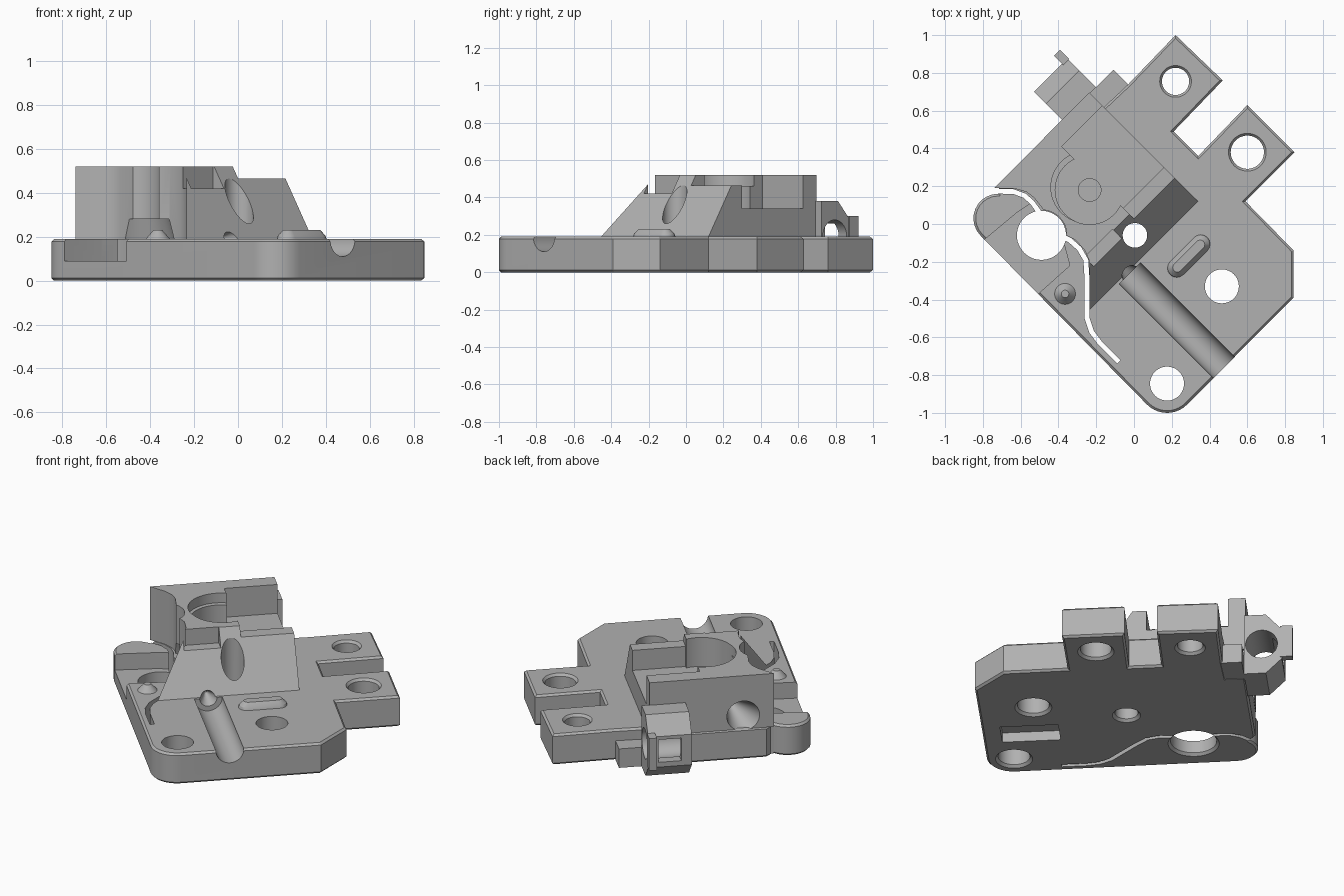
import bpy, bmesh, math
from mathutils import Matrix, Vector

if "Cube" in bpy.data.objects:
    bpy.data.objects.remove(bpy.data.objects["Cube"], do_unlink=True)

R = math.sqrt(0.5)
grey = bpy.data.materials.new("plain grey")
grey.use_nodes = True
grey.diffuse_color = (0.44, 0.44, 0.44, 1)
grey.node_tree.nodes["Principled BSDF"].inputs["Base Color"].default_value = (0.44, 0.44, 0.44, 1)


def W(u, v):
    """Diagonal part axes to x, y."""
    return ((u - v) * R, (u + v) * R)


def finish(bm, name):
    bmesh.ops.recalc_face_normals(bm, faces=bm.faces)
    me = bpy.data.meshes.new(name)
    bm.to_mesh(me)
    bm.free()
    me.materials.append(grey)
    ob = bpy.data.objects.new(name, me)
    bpy.context.collection.objects.link(ob)
    return ob


def prism(name, pts, z0, z1, bevel=0):
    bm = bmesh.new()
    lo = [bm.verts.new((x, y, z0)) for x, y in pts]
    hi = [bm.verts.new((x, y, z1)) for x, y in pts]
    rims = [bm.faces.new(lo), bm.faces.new(hi)]
    for i in range(len(pts)):
        j = (i + 1) % len(pts)
        bm.faces.new((lo[i], lo[j], hi[j], hi[i]))
    bmesh.ops.recalc_face_normals(bm, faces=bm.faces)
    if bevel:
        edges = {e for f in rims for e in f.edges}
        bmesh.ops.bevel(bm, geom=list(edges), offset=bevel, segments=1, affect='EDGES')
    return finish(bm, name)


def box(name, u0, u1, v0, v1, z0, z1):
    return prism(name, [W(u0, v0), W(u1, v0), W(u1, v1), W(u0, v1)], z0, z1)


def along_u(name, profile, u0, u1):
    """Extrude a (v, z) profile along the u axis."""
    bm = bmesh.new()
    ends = [[bm.verts.new((*W(u, v), z)) for v, z in profile] for u in (u0, u1)]
    for e in ends:
        bm.faces.new(e)
    for i in range(len(profile)):
        j = (i + 1) % len(profile)
        bm.faces.new((ends[0][i], ends[0][j], ends[1][j], ends[1][i]))
    return finish(bm, name)


def cone(name, start, end, r0, r1, n=48):
    a, b = Vector(start), Vector(end)
    bm = bmesh.new()
    turn = (b - a).to_track_quat('Z', 'Y').to_matrix().to_4x4()
    bmesh.ops.create_cone(bm, cap_ends=True, segments=n, radius1=r0, radius2=r1,
                          depth=(b - a).length,
                          matrix=Matrix.Translation((a + b) / 2) @ turn)
    return finish(bm, name)


def ribbon(name, pts, width, z0, z1):
    """Prism that follows a path."""
    sides = ([], [])
    for i, p in enumerate(pts):
        a, b = Vector(pts[max(i - 1, 0)]), Vector(pts[min(i + 1, len(pts) - 1)])
        d = (b - a).normalized() * width / 2
        sides[0].append((p[0] - d.y, p[1] + d.x))
        sides[1].append((p[0] + d.y, p[1] - d.x))
    return prism(name, sides[0] + sides[1][::-1], z0, z1)


def arc(cx, cy, r, a0, a1, n=10):
    return [(cx + r * math.cos(math.radians(a0 + (a1 - a0) * i / n)),
             cy + r * math.sin(math.radians(a0 + (a1 - a0) * i / n))) for i in range(n + 1)]


def cut(cutter, *targets):
    for t in targets:
        m = t.modifiers.new("cut", 'BOOLEAN')
        m.operation, m.solver, m.object = 'DIFFERENCE', 'EXACT', cutter
        bpy.context.view_layer.objects.active = t
        bpy.ops.object.modifier_apply(modifier=m.name)
    bpy.data.objects.remove(cutter, do_unlink=True)


# Base plate with two tabs, rounded corner and side lobe
outline = [(0.22, 1.0), (0.47, 0.76), (0.21, 0.49), (0.34, 0.36), (0.60, 0.63), (0.85, 0.38),
           (0.59, 0.12), (0.845, -0.14), (0.845, -0.39)]
outline += arc(0.175, -0.85, 0.15, -45, -135)[::1]
outline += arc(-0.72, 0.03, 0.13, 225, 90)
outline += [(-0.71, 0.22), W(0.325, 0.66), W(0.325, 0.55), (-0.03, 0.74)]
plate = prism("base_plate", outline, 0, 0.19, 0.012)

# Raised block whose side follows the flexure slot
side = [(-0.235, -0.46), (-0.235, -0.2), (-0.26, -0.14), (-0.31, -0.085), (-0.36, -0.06)]
side += arc(-0.49, -0.06, 0.135, 10, 85, 8)
side += [(-0.53, 0.14), (-0.57, 0.17), (-0.63, 0.187), (-0.74, 0.19)]
block = prism("raised_block", side + [W(0.325, 0.66), W(0.325, -0.155)], 0.188, 0.52)

# Sloped front face, stepped ridge, open pocket and round bowl
cut(along_u("slope_cutter", [(-0.155, 0.19), (0.073, 0.55), (0.073, 0.8), (-0.8, 0.8), (-0.8, 0.19)],
            -0.9, 0.6), block)
cut(box("ridge_cutter", 0.02, 0.6, -0.3, 0.56, 0.465, 0.7), block)
cut(box("pocket_cutter", 0.02, 0.6, 0.1, 0.56, 0.34, 0.7), block)
cut(cone("bowl_cutter", (-0.235, 0.18, 0.34), (-0.235, 0.18, 0.7), 0.182, 0.182, 64), block)
cut(cone("bowl_rim_cutter", (-0.25, 0.195, 0.46), (-0.25, 0.195, 0.7), 0.19, 0.19, 64), block)
cut(cone("bowl_dimple_cutter", (-0.235, 0.18, 0.33), (-0.235, 0.18, 0.4), 0.06, 0.06), block)
cut(box("notch_cutter", -0.31, -0.1, -0.1, 0.06, 0.42, 0.7), block)
cut(cone("side_arch_cutter", (-0.46, -0.05, 0.15), (-0.46, -0.05, 0.28), 0.19, 0.15), block)

# Conical socket in the back face
cut(cone("socket_cutter", (*W(-0.21, 0.68), 0.27), (*W(-0.17, 0.46), 0.27), 0.1, 0.02), block)

# Through holes
for x, y, r, targets in [(0.22, 0.755, 0.072, [plate]), (0.60, 0.38, 0.088, [plate]),
                         (0.465, -0.33, 0.09, [plate]), (0.175, -0.845, 0.09, [plate]),
                         (-0.49, -0.06, 0.13, [plate]), (0.005, -0.06, 0.065, [plate, block])]:
    cut(cone("hole_cutter", (x, y, -0.1), (x, y, 0.8), r, r), *targets)
    cut(cone("chamfer_cutter", (x, y, -0.01), (x, y, 0.015), r + 0.025, r), plate)
for x, y, r in [(0.22, 0.755, 0.072), (0.60, 0.38, 0.088)]:
    cut(cone("top_chamfer_cutter", (x, y, 0.175), (x, y, 0.2), r, r + 0.02), plate)

# Low shelf beside the lobe, then the flexure slot
cut(prism("shelf_cutter", [(-0.86, -0.14), (-0.62, 0.06), (-0.53, 0.12), (-0.49, 0.03), (-0.38, -0.07),
                           (-0.34, -0.22), (-0.62, -0.47)], 0.09, 0.4), plate)
cut(ribbon("slot_upper_cutter", [(-0.9, 0.175), (-0.64, 0.172), (-0.58, 0.15), (-0.54, 0.115),
                                 (-0.5, 0.06)], 0.025, -0.1, 0.4), plate)
cut(ribbon("slot_lower_cutter", [(-0.39, -0.06), (-0.34, -0.085), (-0.29, -0.13), (-0.255, -0.19),
                                 (-0.248, -0.3), (-0.248, -0.5), (-0.225, -0.57), (-0.18, -0.63),
                                 (-0.08, -0.73)], 0.026, -0.1, 0.4), plate)

# Rod groove with conical end, and the pocket under it
cut(cone("groove_cutter", (*W(-0.2, -1.0), 0.19), (*W(-0.2, -0.17), 0.19), 0.08, 0.08), plate)
cut(cone("groove_tip_cutter", (*W(-0.2, -0.18), 0.19), (*W(-0.2, -0.08), 0.19), 0.055, 0.005),
    plate, block)
cut(box("under_pocket_cutter", -0.28, -0.11, -0.77, -0.44, -0.1, 0.06), plate)

# Hollow clip on the back face
clip = along_u("back_clip", [(0.655, 0.0), (0.78, 0.0), (0.87, 0.09), (0.87, 0.28), (0.78, 0.38),
                             (0.655, 0.38)], 0.12, 0.37)
cut(cone("clip_bore_cutter", (*W(0.0, 0.755), 0.19), (*W(0.5, 0.755), 0.19), 0.09, 0.09), clip)
cut(box("clip_window_cutter", 0.18, 0.31, 0.75, 1.0, 0.12, 0.26), clip)
box("clip_finger", 0.33, 0.375, 0.86, 0.93, 0.1, 0.3)
box("rear_step", 0.3, 0.5, 0.5, 0.655, 0.002, 0.12)

# Raised key: tapered lozenge
bm = bmesh.new()
rings = []
for half, r, z in [(0.09, 0.05, 0.188), (0.09, 0.045, 0.205), (0.085, 0.025, 0.23)]:
    pts = arc(half, 0, r, -90, 90, 8) + arc(-half, 0, r, 90, 270, 8)
    rings.append([bm.verts.new((*W(0.085 + a, -0.325 + b), z)) for a, b in pts])
for a, b in zip(rings, rings[1:]):
    for i in range(len(a)):
        j = (i + 1) % len(a)
        bm.faces.new((a[i], a[j], b[j], b[i]))
bm.faces.new(rings[0])
bm.faces.new(rings[-1])
key = finish(bm, "raised_key")

# Small locating stud
stud = cone("locating_stud", (-0.365, -0.37, 0.188), (-0.365, -0.37, 0.23), 0.057, 0.02)

# Smooth round walls, crisp edges
bpy.ops.object.select_all(action='DESELECT')
for ob in (plate, block, clip, key, stud):
    ob.select_set(True)
bpy.context.view_layer.objects.active = plate
bpy.ops.object.shade_smooth_by_angle(angle=math.radians(25))
